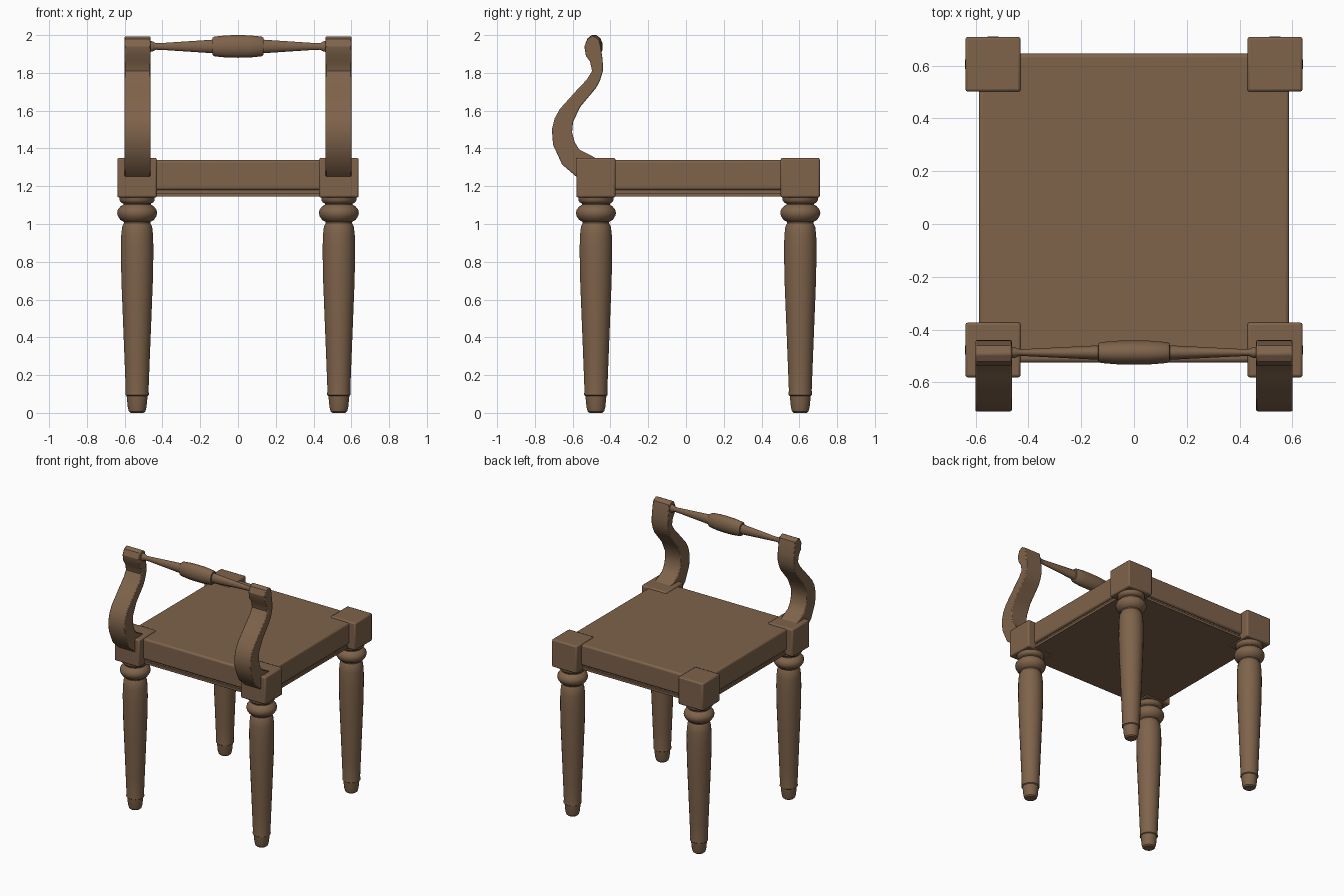
import bpy, bmesh, math

if "Cube" in bpy.data.objects:
    bpy.data.objects.remove(bpy.data.objects["Cube"])

wood = bpy.data.materials.new("brown_wood")
wood.diffuse_color = (0.21, 0.125, 0.07, 1)
wood.use_nodes = True
wood.node_tree.nodes["Principled BSDF"].inputs["Base Color"].default_value = wood.diffuse_color


def finish(name, bm, loc=(0, 0, 0), bevel=0, segments=2, smooth=35):
    bmesh.ops.recalc_face_normals(bm, faces=bm.faces)
    me = bpy.data.meshes.new(name)
    bm.to_mesh(me)
    bm.free()
    ob = bpy.data.objects.new(name, me)
    bpy.context.collection.objects.link(ob)
    ob.location = loc
    me.materials.append(wood)
    if bevel:
        mod = ob.modifiers.new("bevel", 'BEVEL')
        mod.width, mod.segments = bevel, segments
        mod.limit_method, mod.angle_limit = 'ANGLE', math.radians(50)
    bpy.ops.object.select_all(action='DESELECT')
    ob.select_set(True)
    bpy.context.view_layer.objects.active = ob
    bpy.ops.object.shade_smooth_by_angle(angle=math.radians(smooth))
    return ob


def box(name, x0, x1, y0, y1, z0, z1, bevel, segments=2):
    bm = bmesh.new()
    bmesh.ops.create_cube(bm, size=1)
    bmesh.ops.scale(bm, verts=bm.verts, vec=(x1 - x0, y1 - y0, z1 - z0))
    return finish(name, bm, ((x0 + x1) / 2, (y0 + y1) / 2, (z0 + z1) / 2), bevel, segments)


def turned(name, profile, loc, sides):
    """Lathe a list of (radius, height) around z and cap both ends."""
    bm = bmesh.new()
    rings = []
    for r, z in profile:
        angles = [2 * math.pi * (i + 0.5) / sides for i in range(sides)]
        rings.append([bm.verts.new((r * math.cos(a), r * math.sin(a), z)) for a in angles])
    for a, b in zip(rings, rings[1:]):
        for i in range(sides):
            j = (i + 1) % sides
            bm.faces.new((a[i], a[j], b[j], b[i]))
    bm.faces.new(rings[0])
    bm.faces.new(rings[-1])
    return finish(name, bm, loc)


# seat: cushioned slab, recessed groove and lower moulding
box("seat", -0.588, 0.588, -0.525, 0.645, 1.18, 1.34, 0.014, 3)
box("seat_groove", -0.57, 0.57, -0.507, 0.627, 1.155, 1.19, 0)
box("seat_lower_moulding", -0.58, 0.58, -0.517, 0.637, 1.145, 1.165, 0.003)

# turned legs with corner blocks
leg_profile = [(0.034, 0), (0.044, 0.008), (0.050, 0.03), (0.056, 0.09), (0.063, 0.095),
               (0.061, 0.12), (0.066, 0.25), (0.076, 0.5), (0.084, 0.7), (0.087, 0.86),
               (0.085, 0.94), (0.080, 0.985), (0.070, 1.005), (0.072, 1.012),
               (0.090, 1.022), (0.103, 1.042), (0.107, 1.058), (0.103, 1.076),
               (0.088, 1.094), (0.074, 1.102), (0.074, 1.108), (0.086, 1.114),
               (0.094, 1.126), (0.094, 1.15)]
for side, x in (("left", -0.534), ("right", 0.534)):
    for end, y in (("front", -0.477), ("back", 0.605)):
        turned(f"{end}_{side}_leg", leg_profile, (x, y, 0), 24)
        box(f"{end}_{side}_corner_block", x - 0.105, x + 0.105, y - 0.104, y + 0.104,
            1.14, 1.35, 0.01)

# curved uprights: side outline (y, z) extruded across x
outline = [(-0.47, 1.345), (-0.566, 1.395), (-0.590, 1.435), (-0.603, 1.485), (-0.598, 1.54),
           (-0.56, 1.62), (-0.476, 1.72), (-0.455, 1.76), (-0.44, 1.81), (-0.441, 1.87),
           (-0.452, 1.94), (-0.46, 1.975), (-0.492, 1.995), (-0.52, 1.98), (-0.538, 1.94),
           (-0.53, 1.89), (-0.508, 1.86), (-0.497, 1.81), (-0.525, 1.765), (-0.577, 1.71),
           (-0.667, 1.61), (-0.695, 1.56), (-0.71, 1.50), (-0.704, 1.42), (-0.656, 1.315),
           (-0.58, 1.25), (-0.50, 1.25)]
for side, x in (("left", -0.532), ("right", 0.532)):
    bm = bmesh.new()
    face = bm.faces.new([bm.verts.new((-0.069, y, z)) for y, z in outline])
    ext = bmesh.ops.extrude_face_region(bm, geom=[face])
    verts = [g for g in ext["geom"] if isinstance(g, bmesh.types.BMVert)]
    bmesh.ops.translate(bm, verts=verts, vec=(0.138, 0, 0))
    finish(f"{side}_upright", bm, (x, 0, 0), 0.006, 2, 32)

# turned top rail, flattened front to back
half = [(0.062, 0), (0.061, 0.06), (0.054, 0.125), (0.048, 0.134), (0.037, 0.136),
        (0.034, 0.18), (0.019, 0.40), (0.018, 0.435), (0.028, 0.452), (0.032, 0.48)]
rail = turned("top_rail", [(r, -z) for r, z in half[:0:-1]] + half, (0, -0.487, 1.94), 12)
rail.rotation_euler = (0, math.pi / 2, 0)
rail.scale = (1, 0.76, 1)
